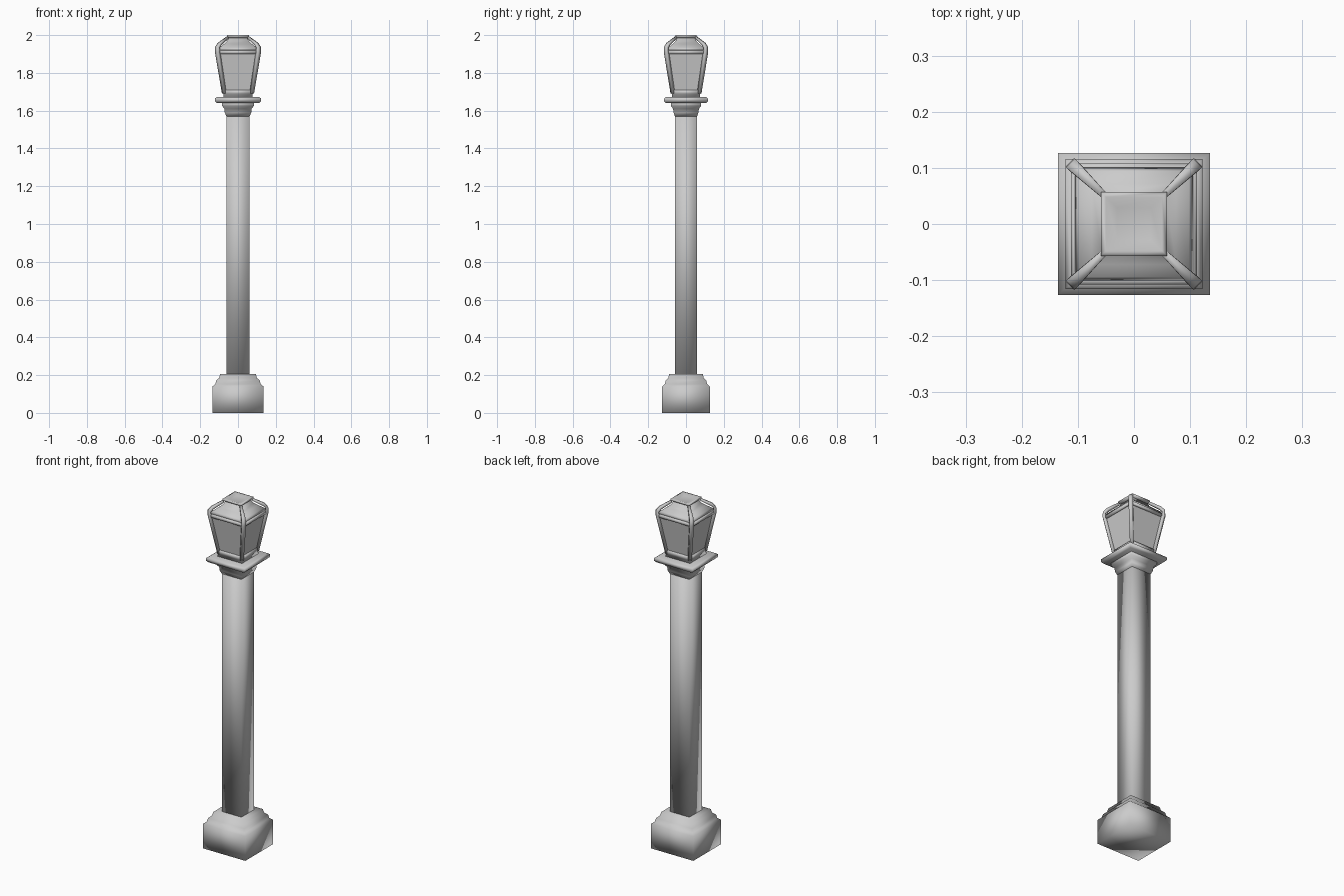
import bpy
import bmesh
from mathutils import Vector

cube = bpy.data.objects.get("Cube")
if cube:
    bpy.data.objects.remove(cube, do_unlink=True)


def make_material(name, value):
    mat = bpy.data.materials.new(name)
    mat.use_nodes = True
    color = (value, value, value, 1)
    mat.diffuse_color = color
    mat.node_tree.nodes["Principled BSDF"].inputs["Base Color"].default_value = color
    return mat


stone = make_material("pale grey", 0.6)


def finish(name, bm, smooth=True):
    bmesh.ops.recalc_face_normals(bm, faces=bm.faces)
    for face in bm.faces:
        face.smooth = smooth
    mesh = bpy.data.meshes.new(name)
    bm.to_mesh(mesh)
    bm.free()
    mesh.materials.append(stone)
    obj = bpy.data.objects.new(name, mesh)
    bpy.context.collection.objects.link(obj)
    return obj


def add_loft(bm, rings):
    """Skin four-cornered rings and close both ends."""
    loops = [[bm.verts.new(p) for p in ring] for ring in rings]
    for low, high in zip(loops, loops[1:]):
        for i in range(4):
            j = (i + 1) % 4
            bm.faces.new((low[i], low[j], high[j], high[i]))
    bm.faces.new(loops[0][::-1])
    bm.faces.new(loops[-1])


def rect_loft(name, profile, depth, smooth=True):
    """Profile is half width and height; depth is the y to x ratio."""
    bm = bmesh.new()
    signs = ((-1, -1), (1, -1), (1, 1), (-1, 1))
    add_loft(bm, [[(sx * r, sy * r * depth, z) for sx, sy in signs]
                  for r, z in profile])
    return finish(name, bm, smooth)


# Plinth with a stepped upper moulding
rect_loft("base_plinth", [(0.135, 0), (0.135, 0.14), (0.12, 0.152),
                          (0.115, 0.172), (0.1, 0.185), (0.095, 0.205)], 0.935)

# Square post
rect_loft("post", [(0.062, 0.2), (0.062, 1.6)], 0.935)

# Capital and its overhanging slab
rect_loft("capital", [(0.062, 1.57), (0.07, 1.59), (0.072, 1.61),
                      (0.084, 1.625), (0.086, 1.645)], 0.945)
rect_loft("capital_slab", [(0.112, 1.64), (0.122, 1.65),
                           (0.122, 1.665), (0.112, 1.672)], 0.95)

# Lantern body
LANTERN = 0.96
rect_loft("lantern_foot", [(0.078, 1.668), (0.076, 1.685),
                           (0.08, 1.69), (0.08, 1.71)], LANTERN)
rect_loft("lantern_glass", [(0.073, 1.705), (0.104, 1.91)], LANTERN, smooth=False)
rect_loft("upper_rail", [(0.105, 1.9), (0.112, 1.902),
                         (0.112, 1.917), (0.105, 1.92)], LANTERN)

# Concave roof and flared cap with a shallow dish
rect_loft("lantern_roof", [(0.106, 1.918), (0.098, 1.934), (0.075, 1.952),
                           (0.057, 1.968), (0.048, 1.986)], LANTERN)
rect_loft("roof_cap", [(0.046, 1.982), (0.059, 1.99), (0.059, 2.0),
                       (0.05, 2.0), (0.03, 1.994)], LANTERN)

# Bent corner bars: outer radius and height, then inner radius and height
bar_profile = [(0.083, 1.69, 0.067, 1.69), (0.12, 1.91, 0.102, 1.912),
               (0.119, 1.938, 0.104, 1.932), (0.106, 1.958, 0.094, 1.948),
               (0.06, 1.992, 0.053, 1.982)]
bar_widths = [0.009, 0.011, 0.011, 0.01, 0.006]
bm = bmesh.new()
for sx in (-1, 1):
    for sy in (-1, 1):
        side = Vector((sx, -sy, 0)).normalized()
        rings = []
        for (ro, zo, ri, zi), w in zip(bar_profile, bar_widths):
            outer = Vector((sx * (ro - w / 2), sy * (ro - w / 2) * LANTERN, zo))
            inner = Vector((sx * ri, sy * ri * LANTERN, zi))
            rings.append([outer - side * w, outer + side * w,
                          inner + side * w, inner - side * w])
        add_loft(bm, rings)
finish("corner_bars", bm)
